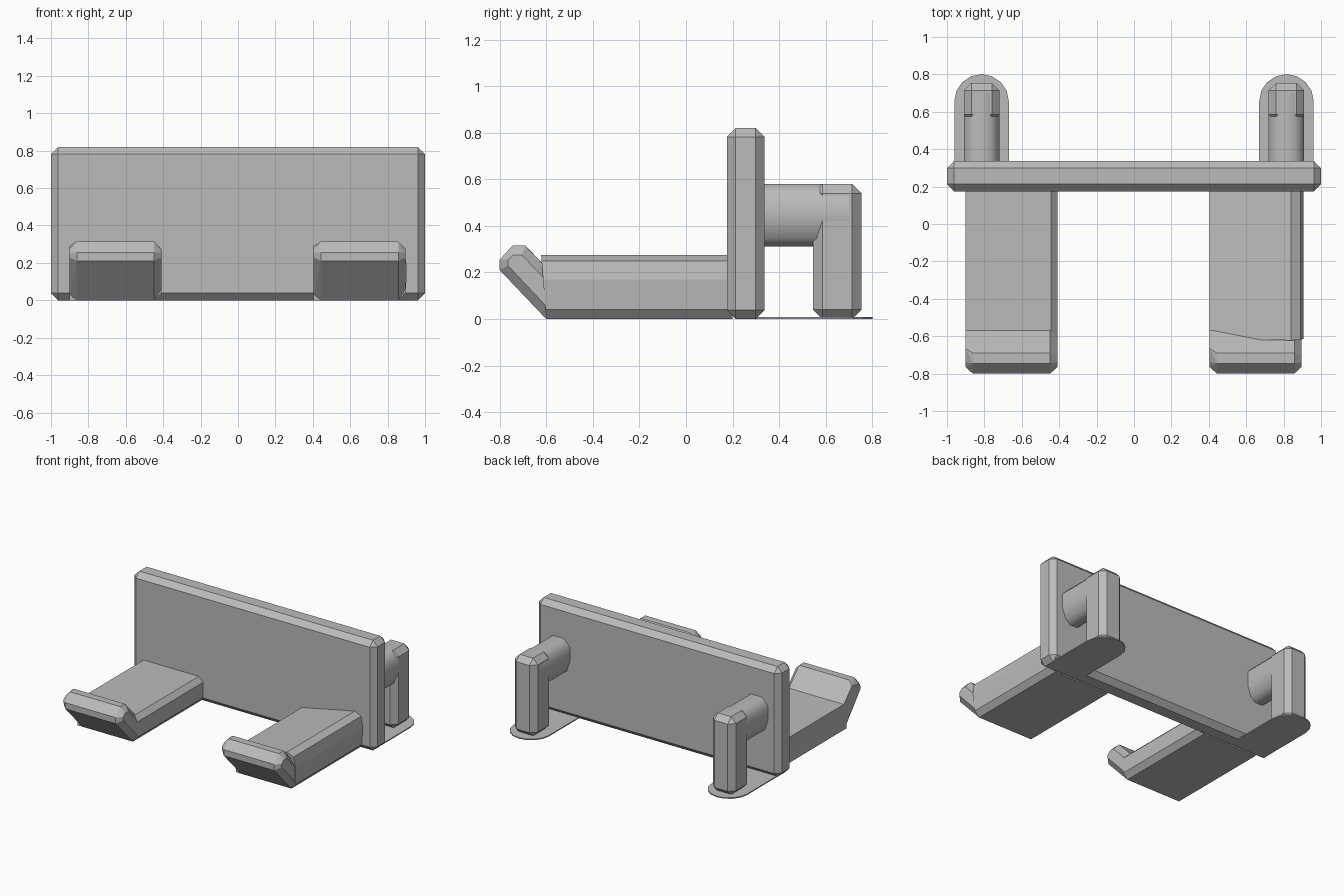
import bpy
import bmesh
import math

cube = bpy.data.objects.get("Cube")
if cube:
    bpy.data.objects.remove(cube, do_unlink=True)

grey = bpy.data.materials.new("plain_grey")
grey.use_nodes = True
GREY = (0.5, 0.5, 0.5, 1)
grey.diffuse_color = GREY
grey.node_tree.nodes["Principled BSDF"].inputs["Base Color"].default_value = GREY


def finish(name, bm):
    bmesh.ops.recalc_face_normals(bm, faces=bm.faces)
    mesh = bpy.data.meshes.new(name)
    bm.to_mesh(mesh)
    bm.free()
    mesh.materials.append(grey)
    obj = bpy.data.objects.new(name, mesh)
    bpy.context.collection.objects.link(obj)
    return obj


def hull(name, points):
    """Convex solid around a few points, with flat areas merged."""
    bm = bmesh.new()
    for p in points:
        bm.verts.new(p)
    result = bmesh.ops.convex_hull(bm, input=bm.verts)
    loose = [v for v in result["geom_interior"] if isinstance(v, bmesh.types.BMVert)]
    bmesh.ops.delete(bm, geom=loose, context='VERTS')
    bmesh.ops.dissolve_limit(bm, angle_limit=math.radians(1),
                             verts=bm.verts, edges=bm.edges)
    return finish(name, bm)


def chamfered_box(name, low, high, width):
    bm = bmesh.new()
    bmesh.ops.create_cube(bm, size=1)
    for v in bm.verts:
        v.co = [l + (c + 0.5) * (h - l) for c, l, h in zip(v.co, low, high)]
    bmesh.ops.bevel(bm, geom=bm.edges[:], offset=width, segments=1,
                    affect='EDGES', profile=0.5)
    return finish(name, bm)


# Upright back plate
chamfered_box("back_plate", (-1, 0.175, 0), (1, 0.337, 0.82), 0.038)

# Prong bodies: cross-sections in x and z, run from the plate to the tip
SECTIONS = {
    "right": [(-0.9, 0), (-0.9, 0.19), (-0.445, 0.19), (-0.41, 0.155),
              (-0.41, 0.04), (-0.445, 0)],
    "left": [(0.403, 0), (0.403, 0.185), (0.84, 0.275), (0.89, 0.25),
             (0.905, 0.17), (0.895, 0.04), (0.86, 0)],
}
for side, section in SECTIONS.items():
    hull(side + "_prong", [(x, y - 0.08 * z * (y < 0), z)
                           for y in (-0.6, 0.2) for x, z in section])

# Upturned prong tips: side profiles in y and z
FULL = [(-0.6, 0), (-0.8, 0.21), (-0.8, 0.255), (-0.745, 0.315),
        (-0.69, 0.315), (-0.57, 0.19), (-0.57, 0)]
OUTER = [(-0.6, 0.055), (-0.765, 0.23), (-0.765, 0.255), (-0.74, 0.275),
         (-0.705, 0.275), (-0.6, 0.165)]
INNER = OUTER + [(-0.665, 0.29), (-0.57, 0.19), (-0.6, 0.03)]
for side, x0, x1 in (("right", -0.9, -0.41), ("left", 0.405, 0.895)):
    points = [(x, y, z) for x in (x0 + 0.038, x1 - 0.038) for y, z in FULL]
    points += [(x0, y, z) for y, z in INNER]
    points += [(x1, y, z) for y, z in OUTER]
    hull(side + "_prong_tip", points)

# Rear hooks, each with a bar, a hanging leg and a thin rounded foot
BAR = [(0.045, 0.58), (0.095, 0.53), (0.095, 0.42), (0.07, 0.345), (0.03, 0.312)]
for side, cx in (("right", -0.815), ("left", 0.815)):
    bar = hull(side + "_hook_bar", [(cx + s * x, y, z) for s in (-1, 1)
                                    for y in (0.3, 0.7) for x, z in BAR])
    chamfered_box(side + "_hook_leg", (cx - 0.095, 0.545, 0),
                  (cx + 0.095, 0.753, 0.58), 0.04)
    bar.data.shade_smooth()
    bpy.context.view_layer.objects.active = bar
    bar.select_set(True)
    bpy.ops.object.shade_smooth_by_angle(angle=math.radians(50))
    bar.select_set(False)

    rim = [(cx + 0.146 * math.cos(a), 0.655 + 0.146 * math.sin(a))
           for a in (math.pi * i / 8 for i in range(9))]
    rim += [(cx - 0.146, 0.25), (cx + 0.146, 0.25)]
    hull(side + "_hook_foot", [(x, y, z) for z in (0, 0.008) for x, y in rim])
